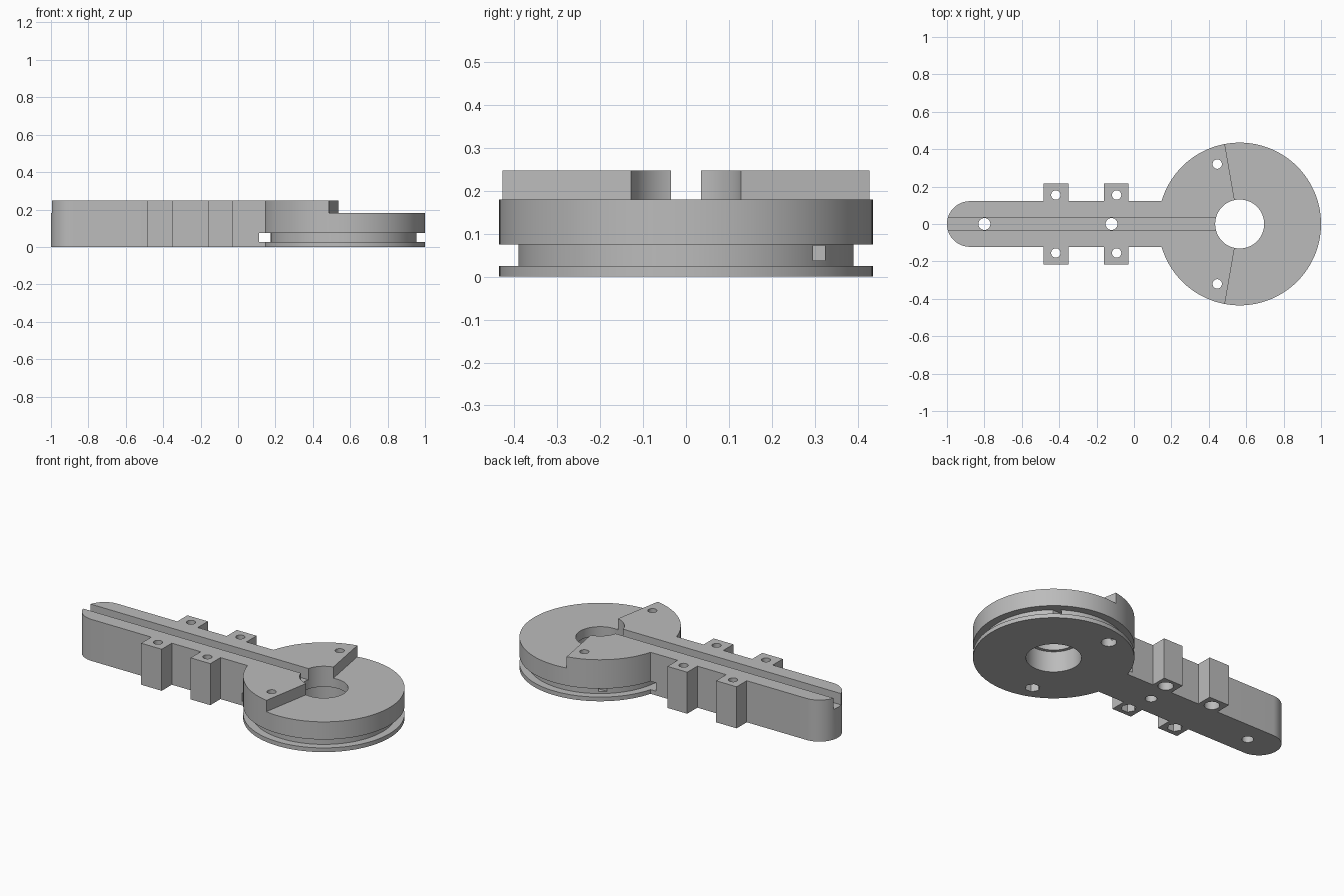
import bpy, bmesh
from math import cos, sin, pi

default = bpy.data.objects.get("Cube")
if default:
    bpy.data.objects.remove(default, do_unlink=True)

HUB_X, HUB_R, TOP, DECK = 0.565, 0.435, 0.247, 0.18

grey = bpy.data.materials.new("plain grey")
grey.use_nodes = True
colour = (0.5, 0.5, 0.5, 1)
grey.diffuse_color = colour
grey.node_tree.nodes["Principled BSDF"].inputs["Base Color"].default_value = colour


def prism(name, outline, z0, z1):
    """Extrude a counter-clockwise outline from z0 up to z1."""
    bm = bmesh.new()
    face = bm.faces.new([bm.verts.new((x, y, z0)) for x, y in outline])
    ext = bmesh.ops.extrude_face_region(bm, geom=[face])
    for v in ext["geom"]:
        if isinstance(v, bmesh.types.BMVert):
            v.co.z = z1
    bmesh.ops.recalc_face_normals(bm, faces=bm.faces)
    mesh = bpy.data.meshes.new(name)
    bm.to_mesh(mesh)
    bm.free()
    mesh.materials.append(grey)
    obj = bpy.data.objects.new(name, mesh)
    bpy.context.collection.objects.link(obj)
    return obj


def arc(x, y, r, n, start=0, sweep=2 * pi):
    return [(x + r * cos(start + sweep * i / n), y + r * sin(start + sweep * i / n))
            for i in range(n)]


def disc(name, x, y, r, z0, z1, n=32):
    return prism(name, arc(x, y, r, n), z0, z1)


def box(name, x0, x1, y0, y1, z0, z1):
    return prism(name, [(x0, y0), (x1, y0), (x1, y1), (x0, y1)], z0, z1)


def combine(target, tool, operation="DIFFERENCE"):
    """Apply a boolean and discard the tool."""
    mod = target.modifiers.new("join", "BOOLEAN")
    mod.operation, mod.solver, mod.object = operation, "EXACT", tool
    bpy.context.view_layer.update()
    graph = bpy.context.evaluated_depsgraph_get()
    mesh = bpy.data.meshes.new_from_object(target.evaluated_get(graph))
    target.modifiers.clear()
    target.data = mesh
    bpy.data.objects.remove(tool, do_unlink=True)


# Round hub, arm with a rounded tip, and two pairs of mounting lugs
body = disc("pulley_arm", HUB_X, 0, HUB_R, 0, TOP, 128)
half = 0.122
tip = arc(-1 + half, 0, half, 32, pi / 2, pi) + [(-1 + half, -half)]
combine(body, prism("arm", tip + [(0.3, -half), (0.3, half)], 0, TOP), "UNION")
lugs = [(-0.485, -0.35), (-0.16, -0.03)]
for x0, x1 in lugs:
    combine(body, box("lug", x0, x1, -0.217, 0.217, 0, TOP), "UNION")

# Lowered deck on the outer part of the hub
combine(body, prism("deck_cut", [(0.56, 0), (0.48, -0.46), (1.1, -0.46),
                                 (1.1, 0.46), (0.48, 0.46)], DECK, 0.4))

# Cord groove around the hub
groove = disc("groove", HUB_X, 0, 0.47, 0.025, 0.075, 128)
combine(groove, disc("groove_core", HUB_X, 0, 0.39, -0.1, 0.2, 128))
combine(body, groove)

# Central bore with a wider seat below, and the long slot on top
combine(body, disc("bore", HUB_X, 0, 0.131, -0.1, 0.4, 64))
combine(body, disc("bore_seat", HUB_X, 0, 0.15, -0.1, 0.125, 64))
combine(body, box("slot", -1.1, 0.5, -0.035, 0.035, DECK, 0.4))

# Holes along the arm
for x in (-0.8, -0.12):
    combine(body, disc("arm_hole", x, 0, 0.032, -0.1, 0.4))

# Screw holes: round head pockets on one side, hexagonal nut pockets on the other
for x, y in [(-0.418, 0.155), (-0.093, 0.155), (0.445, 0.32)]:
    for side, sides in ((1, 32), (-1, 6)):
        combine(body, disc("screw_hole", x, side * y, 0.025, -0.1, 0.4))
        combine(body, disc("pocket", x, side * y, 0.042, -0.1, 0.06, sides))

# Cord anchor holes in the groove wall
for x0, x1 in ((0.3, 0.41), (0.68, 0.83)):
    combine(body, box("cord_hole", x0, x1, 0.296, 0.324, 0.037, 0.073))

# Smooth curved walls while keeping the edges crisp
bpy.ops.object.select_all(action="DESELECT")
body.select_set(True)
bpy.context.view_layer.objects.active = body
bpy.ops.object.shade_smooth_by_angle(angle=pi / 6)
